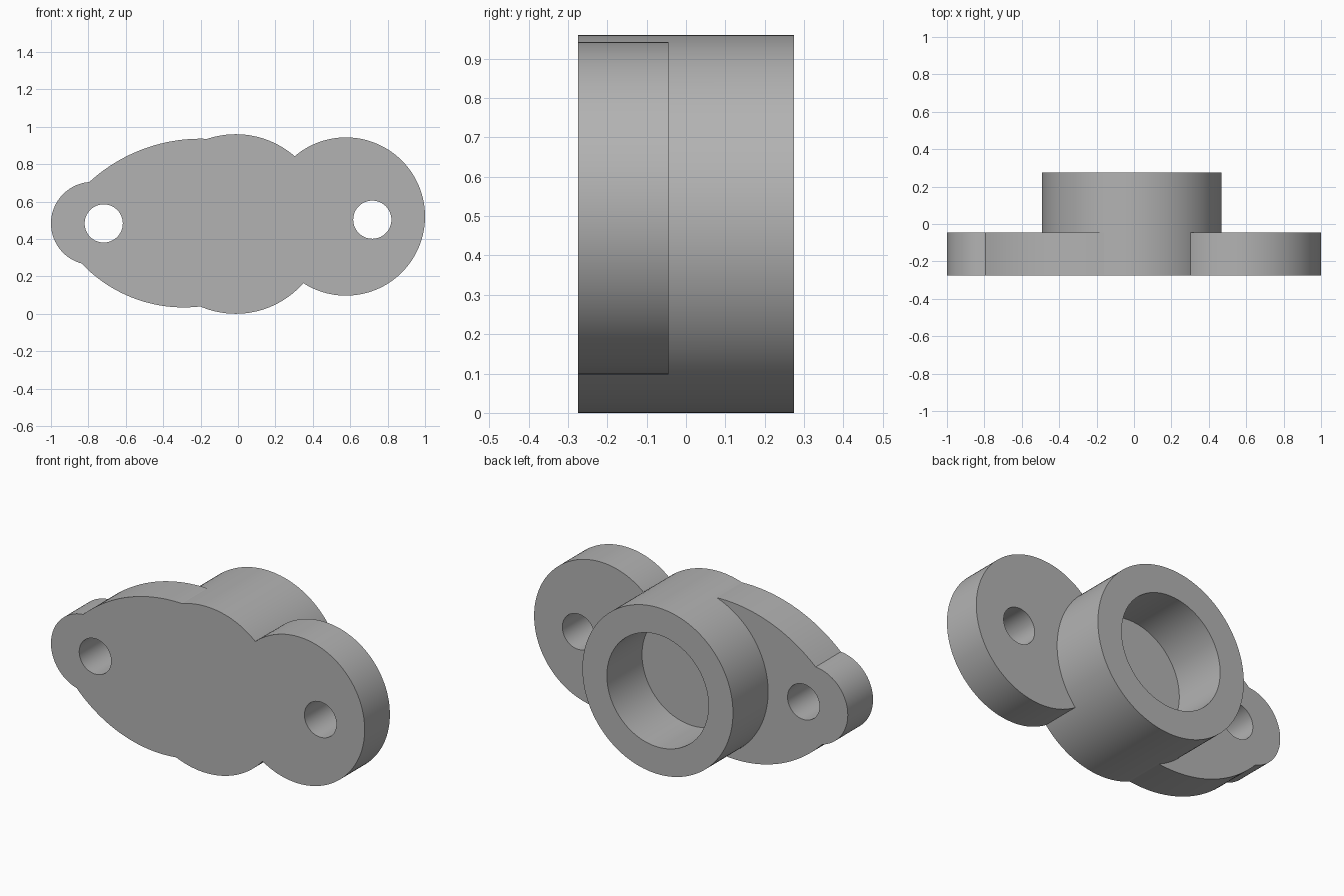
import bpy, bmesh
from math import sin, cos, tau, radians, sqrt

cube = bpy.data.objects.get("Cube")
if cube:
    bpy.data.objects.remove(cube, do_unlink=True)

FRONT, STEP, BACK = -0.275, -0.045, 0.275

grey = bpy.data.materials.new("plain grey")
grey.use_nodes = True
colour = (0.45, 0.45, 0.45, 1)
grey.diffuse_color = colour
grey.node_tree.nodes["Principled BSDF"].inputs["Base Color"].default_value = colour


def prism(name, outline, y0, y1):
    """Extrude an x-z outline from y0 to y1."""
    bm = bmesh.new()
    face = bm.faces.new([bm.verts.new((x, y0, z)) for x, z in outline])
    new = bmesh.ops.extrude_face_region(bm, geom=[face])["geom"]
    for v in new:
        if isinstance(v, bmesh.types.BMVert):
            v.co.y = y1
    bmesh.ops.recalc_face_normals(bm, faces=bm.faces)
    mesh = bpy.data.meshes.new(name)
    bm.to_mesh(mesh)
    bm.free()
    mesh.materials.append(grey)
    ob = bpy.data.objects.new(name, mesh)
    bpy.context.collection.objects.link(ob)
    return ob


def disc(name, x, z, r, y0, y1, n=96):
    ring = [(x + r * cos(tau * i / n), z + r * sin(tau * i / n)) for i in range(n)]
    return prism(name, ring, y0, y1)


def arc(cx, cz, r, x0, x1, side, n=32):
    """Upper (side 1) or lower (side -1) arc between two x positions."""
    xs = [x0 + (x1 - x0) * i / n for i in range(n + 1)]
    return [(x, cz + side * sqrt(r * r - (x - cx) ** 2)) for x in xs]


# Round boss, the body everything joins to
flange = disc("flange_with_boss", -0.012, 0.48, 0.48, FRONT, BACK, 128)

# Flange lobes and the curved web
web = arc(-0.2, 0.056, 0.88, -0.83, -0.1, 1) + arc(-0.29, 0.787, 0.753, -0.15, -0.85, -1)
added = [
    disc("large_lobe", 0.577, 0.52, 0.423, FRONT, STEP, 128),
    prism("curved_web", web, FRONT, STEP),
    disc("small_ear", -0.778, 0.483, 0.222, FRONT, STEP),
]

# Blind bore and bolt holes
cutters = [
    disc("bore_cutter", -0.012, 0.48, 0.324, STEP, BACK + 0.1),
    disc("left_bolt_hole_cutter", 0.718, 0.503, 0.102, FRONT - 0.1, STEP + 0.05, 64),
    disc("right_bolt_hole_cutter", -0.718, 0.483, 0.102, FRONT - 0.1, STEP + 0.05, 64),
]

bpy.context.view_layer.objects.active = flange
for operation, parts in (("UNION", added), ("DIFFERENCE", cutters)):
    for part in parts:
        part.hide_render = True
        mod = flange.modifiers.new(part.name, "BOOLEAN")
        mod.operation, mod.object, mod.solver = operation, part, "EXACT"
        bpy.ops.object.modifier_apply(modifier=mod.name)
        bpy.data.objects.remove(part, do_unlink=True)

# Smooth the round walls, keep the rims sharp
bpy.ops.object.select_all(action="DESELECT")
flange.select_set(True)
bpy.ops.object.shade_smooth_by_angle(angle=radians(20))
